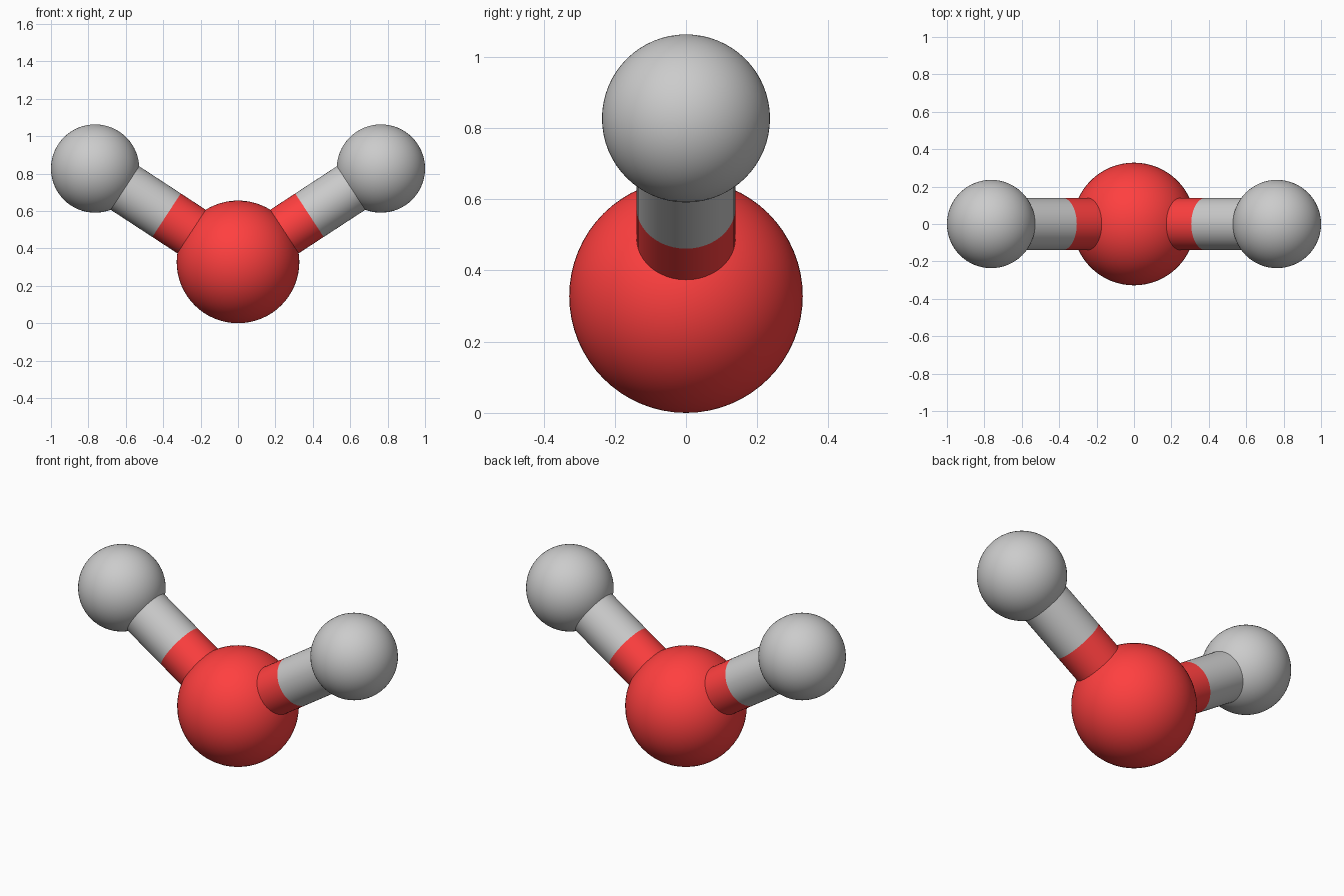
import bpy
from mathutils import Vector

if "Cube" in bpy.data.objects:
    bpy.data.objects.remove(bpy.data.objects["Cube"])

O_POS, O_RAD = Vector((0, 0, 0.328)), 0.328
H_X, H_Z, H_RAD = 0.764, 0.827, 0.236
BOND_RAD = 0.139

red = bpy.data.materials.new("red")
red.diffuse_color = (1.0, 0.05, 0.05, 1)
red.use_nodes = True
red.node_tree.nodes["Principled BSDF"].inputs["Base Color"].default_value = red.diffuse_color


def finish(name, mat):
    ob = bpy.context.object
    ob.name = name
    bpy.ops.object.shade_smooth_by_angle()
    if mat:
        ob.data.materials.append(mat)


def ball(name, pos, rad, mat=None):
    bpy.ops.mesh.primitive_uv_sphere_add(segments=64, ring_count=32, radius=rad, location=pos)
    finish(name, mat)


def tube(name, a, b, mat=None):
    d = b - a
    bpy.ops.mesh.primitive_cylinder_add(
        vertices=48, radius=BOND_RAD, depth=d.length, end_fill_type='NOTHING',
        location=(a + b) / 2, rotation=d.to_track_quat('Z', 'Y').to_euler())
    finish(name, mat)


# Large central atom
ball("oxygen_atom", O_POS, O_RAD, red)

# Small outer atoms, each joined by a two-coloured bond split at its midpoint
for side, s in (("left", -1), ("right", 1)):
    h = Vector((s * H_X, 0, H_Z))
    mid = (O_POS + h) / 2
    ball(f"hydrogen_atom_{side}", h, H_RAD)
    tube(f"bond_inner_{side}", O_POS, mid, red)
    tube(f"bond_outer_{side}", mid, h)
